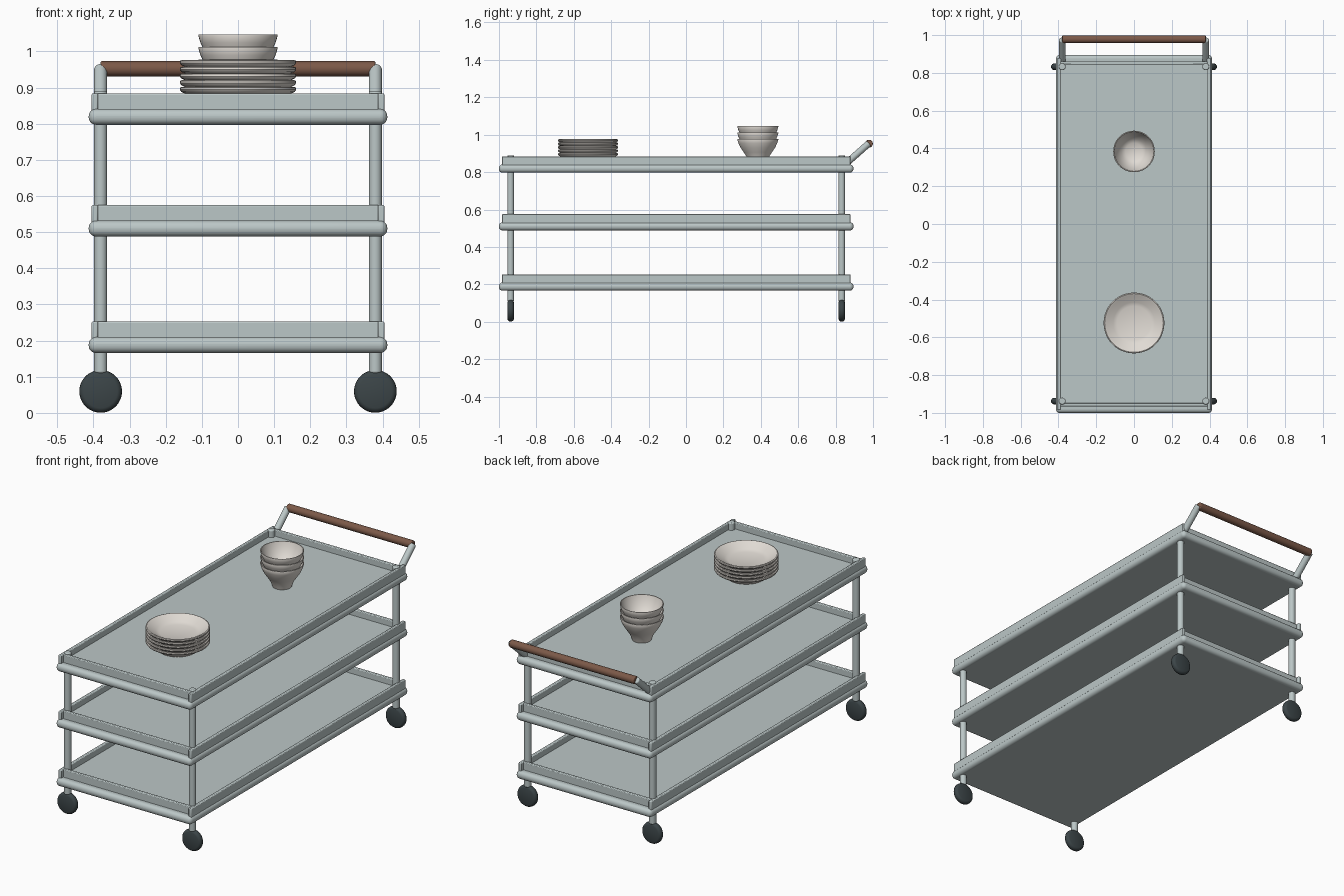
import bpy, bmesh, math
from mathutils import Vector

if "Cube" in bpy.data.objects:
    bpy.data.objects.remove(bpy.data.objects["Cube"])

YC = -0.0525                      # middle of the trays along the cart
PX, PY = 0.38, 0.885              # post offsets from the tray middle


def material(name, rgb):
    m = bpy.data.materials.new(name)
    m.diffuse_color = (*rgb, 1)
    m.use_nodes = True
    m.node_tree.nodes["Principled BSDF"].inputs["Base Color"].default_value = m.diffuse_color
    return m


STEEL = material("painted_steel", (0.50, 0.57, 0.57))
WOOD = material("wood", (0.20, 0.10, 0.065))
RUBBER = material("rubber", (0.045, 0.06, 0.065))
CERAMIC = material("ceramic", (0.75, 0.71, 0.66))


def finish(name, bm, mat, bevel=0, segments=3):
    bmesh.ops.recalc_face_normals(bm, faces=bm.faces)
    me = bpy.data.meshes.new(name)
    bm.to_mesh(me)
    bm.free()
    me.materials.append(mat)
    ob = bpy.data.objects.new(name, me)
    bpy.context.collection.objects.link(ob)
    if bevel:
        b = ob.modifiers.new("bevel", "BEVEL")
        b.width, b.segments = bevel, segments
        b.limit_method = "ANGLE"
        b.angle_limit = math.radians(50)
    bpy.ops.object.select_all(action="DESELECT")
    ob.select_set(True)
    bpy.context.view_layer.objects.active = ob
    bpy.ops.object.shade_smooth_by_angle(angle=math.radians(40))
    return ob


def box(name, x, y, z, mat, bevel=0, segments=3):
    bm = bmesh.new()
    bmesh.ops.create_cube(bm, size=1)
    for v in bm.verts:
        v.co = [(a + b) / 2 + c * (b - a) for (a, b), c in zip((x, y, z), v.co)]
    return finish(name, bm, mat, bevel, segments)


def rod(name, p, q, r, mat, bevel=0.003):
    p, q = Vector(p), Vector(q)
    bm = bmesh.new()
    bmesh.ops.create_cone(bm, cap_ends=True, segments=32, radius1=r, radius2=r,
                          depth=(q - p).length)
    ob = finish(name, bm, mat, bevel)
    ob.location = (p + q) / 2
    ob.rotation_euler = (q - p).to_track_quat("Z", "Y").to_euler()
    return ob


def lathe(name, profile, loc, mat, steps=48):
    bm = bmesh.new()
    vs = [bm.verts.new((r, 0, z)) for r, z in profile]
    es = [bm.edges.new(e) for e in zip(vs, vs[1:])]
    bmesh.ops.spin(bm, geom=vs + es, cent=(0, 0, 0), axis=(0, 0, 1),
                   angle=2 * math.pi, steps=steps)
    bmesh.ops.remove_doubles(bm, verts=bm.verts, dist=1e-5)
    ob = finish(name, bm, mat)
    ob.location = loc
    return ob


# three trays: rounded slab, floor panel and four raised lips
for level, z in (("bottom", 0.166), ("middle", 0.488), ("top", 0.797)):
    box(level + "_tray", (-0.413, 0.413), (YC - 0.948, YC + 0.948), (z, z + 0.044),
        STEEL, 0.02, 5)
    box(level + "_tray_floor", (-0.39, 0.39), (YC - 0.9, YC + 0.9),
        (z + 0.03, z + 0.053), STEEL)
    lip_z = (z + 0.03, z + 0.087)
    for s, side in ((-1, "left"), (1, "right")):
        box(f"{level}_{side}_lip", sorted((s * 0.387, s * 0.405)),
            (YC - 0.932, YC + 0.932), lip_z, STEEL, 0.004, 2)
    for s, side in ((-1, "front"), (1, "back")):
        box(f"{level}_{side}_lip", (-0.39, 0.39),
            sorted((YC + s * 0.896, YC + s * 0.914)), lip_z, STEEL, 0.004, 2)

# posts and caster wheels at the four corners
WHEEL = [(0, -0.017), (0.046, -0.017), (0.053, -0.014), (0.058, -0.007), (0.059, 0),
         (0.058, 0.007), (0.053, 0.014), (0.046, 0.017), (0, 0.017)]
for sx, side in ((-1, "left"), (1, "right")):
    for sy, end in ((-1, "front"), (1, "back")):
        x, y = sx * PX, YC + sy * PY
        rod(f"{end}_{side}_post", (x, y, 0.11), (x, y, 0.89), 0.018, STEEL, 0.005)
        w = lathe(f"{end}_{side}_wheel", WHEEL, (x, y, 0.0595), RUBBER)
        w.rotation_euler.x = math.pi / 2
    # sloping handle arm
    rod(f"{side}_handle_arm", (sx * PX, YC + PY, 0.825), (sx * PX, 0.978, 0.954),
        0.018, STEEL, 0.006)

# wooden push handle
rod("handle_grip", (-PX, 0.978, 0.952), (PX, 0.978, 0.952), 0.021, WOOD, 0.004)

# stack of plates
PLATE = [(0, 0), (0.10, 0), (0.112, 0.010), (0.148, 0.034), (0.157, 0.038),
         (0.161, 0.044), (0.160, 0.050), (0.155, 0.052), (0.145, 0.047),
         (0.11, 0.024), (0.09, 0.017), (0, 0.016)]
for i in range(5):
    lathe(f"plate_{i + 1}", PLATE, (0, -0.524, 0.850 + 0.0185 * i), CERAMIC)

# stack of bowls
BOWL = [(0, 0), (0.048, 0), (0.052, 0.010), (0.060, 0.032), (0.076, 0.056),
        (0.092, 0.080), (0.104, 0.105), (0.110, 0.125), (0.109, 0.128),
        (0.105, 0.128), (0.098, 0.104), (0.084, 0.078), (0.066, 0.052),
        (0.045, 0.038), (0, 0.034)]
for i in range(3):
    lathe(f"bowl_{i + 1}", BOWL, (0, 0.384, 0.850 + 0.0345 * i), CERAMIC)
